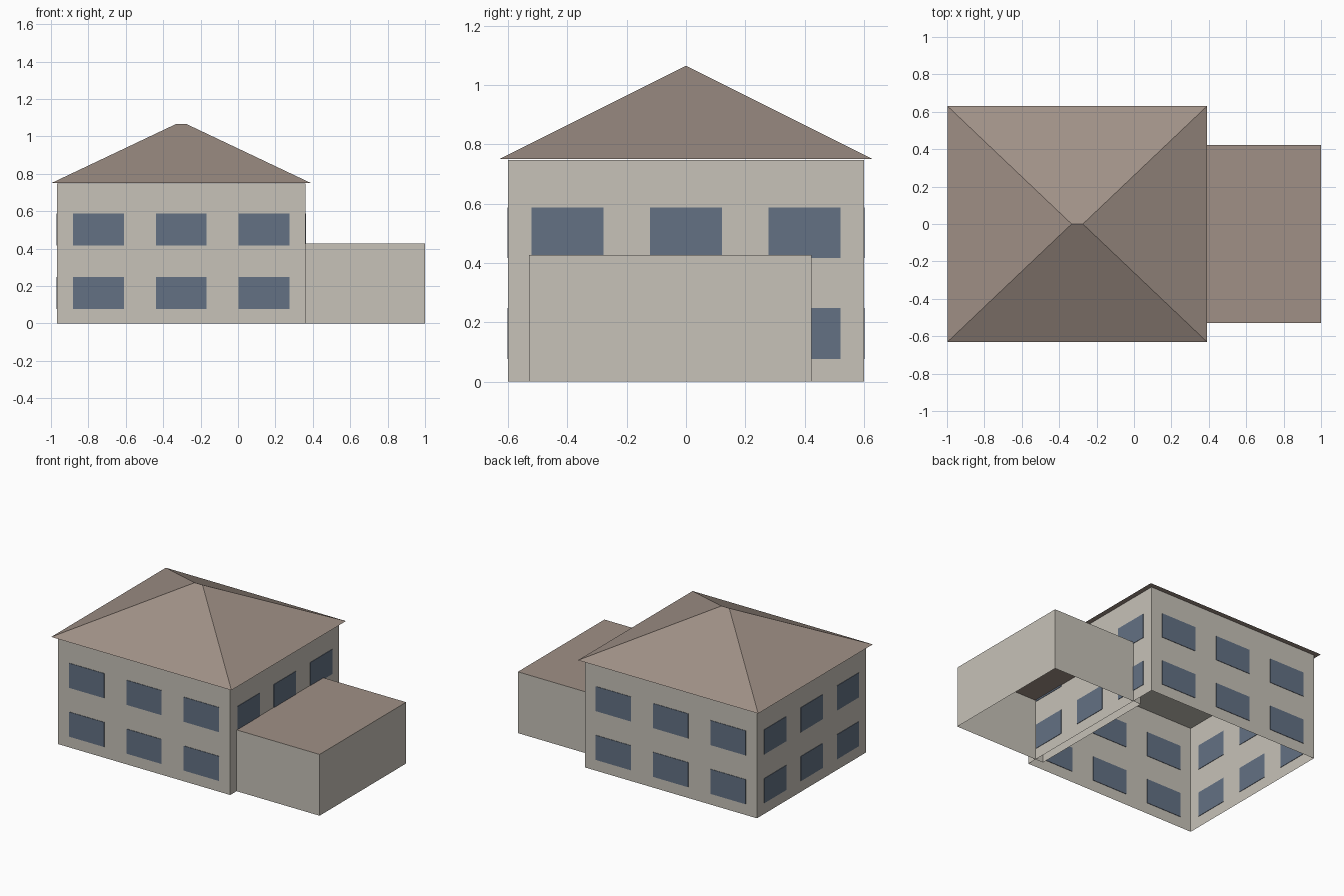
import bpy, bmesh
from mathutils import Vector, Matrix

old = bpy.data.objects.get("Cube")
if old:
    bpy.data.objects.remove(old, do_unlink=True)


def material(name, rgb):
    m = bpy.data.materials.new(name)
    m.use_nodes = True
    color = (*rgb, 1)
    m.diffuse_color = color
    bsdf = m.node_tree.nodes["Principled BSDF"]
    bsdf.inputs["Base Color"].default_value = color
    bsdf.inputs["Roughness"].default_value = 0.9
    return m


WALL = material("wall plaster", (0.57, 0.54, 0.48))
ROOF = material("roof brown", (0.35, 0.28, 0.24))
GLASS = material("window blue", (0.125, 0.165, 0.23))


def finish(bm, name, *mats):
    mesh = bpy.data.meshes.new(name)
    bm.to_mesh(mesh)
    bm.free()
    for m in mats:
        mesh.materials.append(m)
    obj = bpy.data.objects.new(name, mesh)
    bpy.context.collection.objects.link(obj)
    return obj


def box(bm, lo, hi):
    lo, hi = Vector(lo), Vector(hi)
    mat = Matrix.Translation((lo + hi) / 2) @ Matrix.Diagonal((*(hi - lo), 1))
    return bmesh.ops.create_cube(bm, size=1, matrix=mat)["verts"]


def shell(name, lo, hi, *mats):
    """Box without a floor; the top takes the last material."""
    bm = bmesh.new()
    box(bm, lo, hi)
    bm.normal_update()
    floor = [f for f in bm.faces if f.normal.z < -0.5]
    bmesh.ops.delete(bm, geom=floor, context="FACES_ONLY")
    for f in bm.faces:
        f.material_index = len(mats) - 1 if f.normal.z > 0.5 else 0
    return finish(bm, name, *mats)


# Main house and flat-roofed side wing
X0, X1, Y, EAVE = -0.967, 0.36, 0.6, 0.75
CX = (X0 + X1) / 2
shell("house_walls", (X0, -Y, 0), (X1, Y, EAVE - 0.003), WALL)
shell("side_wing", (0.3, -0.53, 0), (1, 0.423, 0.427), WALL, ROOF)

# Hipped roof: a box whose top is squeezed to a short ridge
bm = bmesh.new()
over, ridge, top = 0.031, 0.03, 1.065
for v in box(bm, (X0 - over, -Y - over, EAVE), (X1 + over, Y + over, top)):
    if v.co.z > 0.9:
        v.co.x = CX + (ridge if v.co.x > CX else -ridge)
        v.co.y = 0
bmesh.ops.remove_doubles(bm, verts=bm.verts, dist=0.0001)
finish(bm, "hipped_roof", ROOF)

# Windows: three bays and two storeys on every wall
T = 0.003
bay_x, bay_y = (X1 - X0) / 3, 2 * Y / 3
for side, s in (("front", -1), ("back", 1), ("left", 1), ("right", -1)):
    bm = bmesh.new()
    for i in (-1, 0, 1):
        for z in (0.162, 0.502):
            if side in ("front", "back"):
                c, h = (CX + i * bay_x, s * Y, z), (0.306 * bay_x, T, 0.086)
            else:
                c, h = (X1 if s > 0 else X0, i * bay_y, z), (T, 0.303 * bay_y, 0.086)
            c, h = Vector(c), Vector(h)
            box(bm, c - h, c + h)
    finish(bm, side + "_windows", GLASS)
